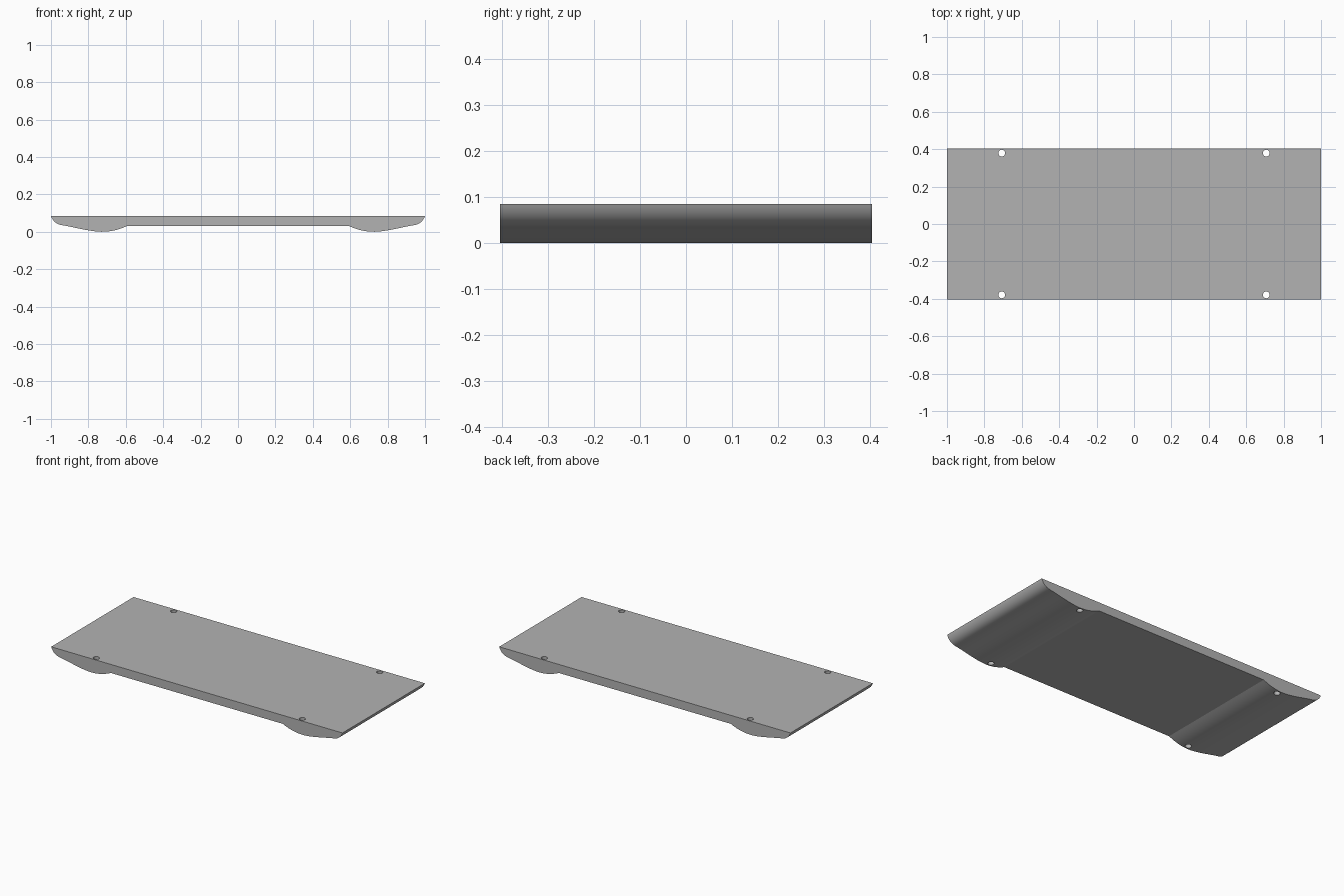
import bpy, bmesh, math
from mathutils import Vector
from mathutils.geometry import interpolate_bezier

cube = bpy.data.objects.get("Cube")
if cube:
    bpy.data.objects.remove(cube, do_unlink=True)

HALF_DEPTH, TOP = 0.404, 0.085
HOLE_X, HOLE_Y, HOLE_R = 0.707, 0.379, 0.018

grey = bpy.data.materials.new("plain grey")
grey.use_nodes = True
colour = (0.45, 0.45, 0.45, 1)
grey.diffuse_color = colour
grey.node_tree.nodes["Principled BSDF"].inputs["Base Color"].default_value = colour


def new_object(name, bm):
    mesh = bpy.data.meshes.new(name)
    bmesh.ops.recalc_face_normals(bm, faces=bm.faces)
    bm.to_mesh(mesh)
    bm.free()
    obj = bpy.data.objects.new(name, mesh)
    bpy.context.collection.objects.link(obj)
    mesh.materials.append(grey)
    return obj


# Curved underside of one end, from the flat middle out to the tip
curves = [
    [(0.59, 0.032), (0.63, 0.014), (0.67, 0.0), (0.73, 0.0)],
    [(0.73, 0.0), (0.80, 0.002), (0.88, 0.026), (0.945, 0.036)],
    [(0.945, 0.036), (0.975, 0.041), (0.992, 0.062), (1.0, TOP)],
]
half = []
for curve in curves:
    points = interpolate_bezier(*[Vector((x, 0, z)) for x, z in curve], 14)
    half += points if not half else points[1:]
outline = half + [Vector((-p.x, 0, p.z)) for p in reversed(half)]

# Board: side profile extruded from front to back
bm = bmesh.new()
face = bm.faces.new([bm.verts.new((p.x, -HALF_DEPTH, p.z)) for p in outline])
extruded = bmesh.ops.extrude_face_region(bm, geom=[face])["geom"]
bmesh.ops.translate(bm, vec=(0, 2 * HALF_DEPTH, 0),
                    verts=[v for v in extruded if isinstance(v, bmesh.types.BMVert)])
board = new_object("board", bm)

# Four screw holes straight through the board
bm = bmesh.new()
for sx in (-1, 1):
    for sy in (-1, 1):
        hole = bmesh.ops.create_cone(bm, cap_ends=True, segments=32, radius1=HOLE_R,
                                     radius2=HOLE_R, depth=0.4)
        bmesh.ops.translate(bm, vec=(sx * HOLE_X, sy * HOLE_Y, 0), verts=hole["verts"])
cutter = new_object("hole_cutter", bm)
cutter.hide_render = True

cut = board.modifiers.new("holes", "BOOLEAN")
cut.operation = "DIFFERENCE"
cut.solver = "EXACT"
cut.object = cutter

# Apply the holes, then smooth the curved underside only
bpy.ops.object.select_all(action="DESELECT")
board.select_set(True)
bpy.context.view_layer.objects.active = board
bpy.ops.object.modifier_apply(modifier=cut.name)
bpy.data.objects.remove(cutter, do_unlink=True)
bpy.ops.object.shade_smooth_by_angle(angle=math.radians(20))
